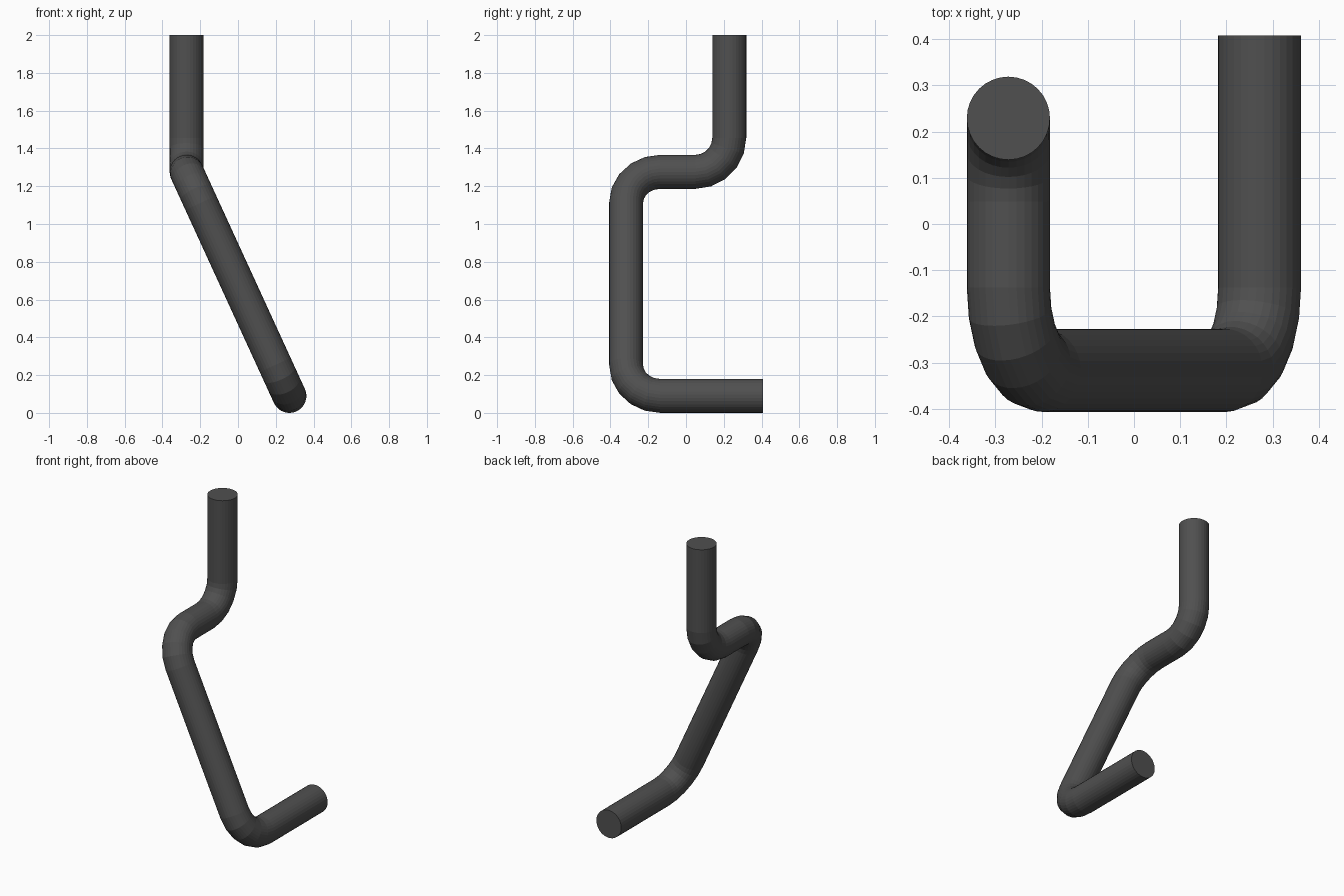
import bpy, bmesh, math
from mathutils import Vector

if "Cube" in bpy.data.objects:
    bpy.data.objects.remove(bpy.data.objects["Cube"])

RADIUS, SIDES, BEND, STEPS = 0.09, 32, 0.18, 5

# Corner points of the bent rod, top end to bottom end
corners = [Vector(p) for p in (
    (-0.272, 0.229, 2.0), (-0.272, 0.229, 1.276), (-0.272, -0.317, 1.276),
    (0.272, -0.317, 0.09), (0.272, 0.408, 0.09))]

# Rounded path: each inner corner (all right angles) becomes a circular arc
stations = [(corners[0], (corners[1] - corners[0]).normalized())]
for a, b, c in zip(corners, corners[1:], corners[2:]):
    d1, d2 = (b - a).normalized(), (c - b).normalized()
    centre = b - d1 * BEND + d2 * BEND
    for i in range(STEPS + 1):
        t = math.pi / 2 * i / STEPS
        pos = centre - d2 * BEND * math.cos(t) + d1 * BEND * math.sin(t)
        stations.append((pos, d1 * math.cos(t) + d2 * math.sin(t)))
stations.append((corners[-1], (corners[-1] - corners[-2]).normalized()))

# Sweep a circle along the path without twisting
bm = bmesh.new()
rings = []
side = Vector((1, 0, 0))
last = stations[0][1]
for pos, tan in stations:
    side = last.rotation_difference(tan) @ side
    side = (side - tan * side.dot(tan)).normalized()
    up = tan.cross(side)
    last = tan
    rings.append([bm.verts.new(pos + RADIUS * (
        side * math.cos(2 * math.pi * k / SIDES) + up * math.sin(2 * math.pi * k / SIDES)))
        for k in range(SIDES)])
for r, s in zip(rings, rings[1:]):
    for k in range(SIDES):
        n = (k + 1) % SIDES
        bm.faces.new((r[k], r[n], s[n], s[k]))

# End caps
bm.faces.new(rings[0][::-1])
bm.faces.new(rings[-1])
bmesh.ops.recalc_face_normals(bm, faces=bm.faces)

mesh = bpy.data.meshes.new("bent_rod")
bm.to_mesh(mesh)
bm.free()
rod = bpy.data.objects.new("bent_rod", mesh)
bpy.context.collection.objects.link(rod)

# Dark metal
mat = bpy.data.materials.new("dark_metal")
mat.diffuse_color = (0.08, 0.08, 0.08, 1)
mat.use_nodes = True
mat.node_tree.nodes["Principled BSDF"].inputs["Base Color"].default_value = mat.diffuse_color
mesh.materials.append(mat)
